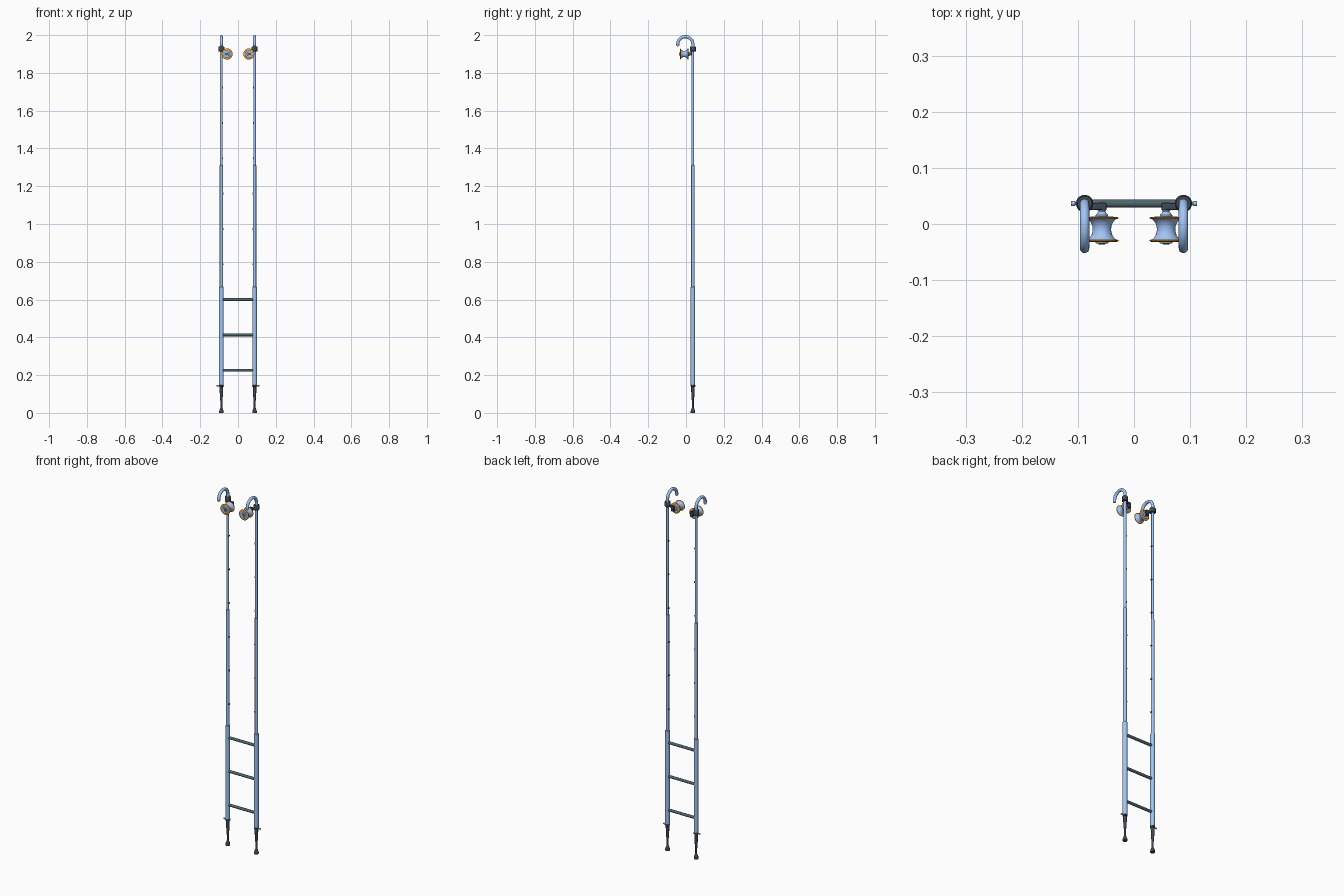
import bpy, bmesh, math
from mathutils import Vector, Matrix

if "Cube" in bpy.data.objects:
    bpy.data.objects.remove(bpy.data.objects["Cube"])


def mat(name, c):
    m = bpy.data.materials.new(name)
    m.diffuse_color = (*c, 1)
    m.use_nodes = True
    m.node_tree.nodes["Principled BSDF"].inputs["Base Color"].default_value = m.diffuse_color
    return m


BLUE = mat("blue_metal", (0.36, 0.56, 0.93))
DARK = mat("dark_plastic", (0.05, 0.065, 0.085))
SLATE = mat("slate_rung", (0.08, 0.13, 0.16))
ORANGE = mat("orange_rim", (0.90, 0.33, 0.02))

RX, RY = 0.088, 0.0365         # rail centre
STEP = [0.226 + 0.187 * i for i in range(9)]


def finish(name, bm, m, angle=35):
    bmesh.ops.recalc_face_normals(bm, faces=bm.faces)
    me = bpy.data.meshes.new(name)
    bm.to_mesh(me)
    bm.free()
    ob = bpy.data.objects.new(name, me)
    bpy.context.collection.objects.link(ob)
    me.materials.append(m)
    bpy.ops.object.select_all(action='DESELECT')
    ob.select_set(True)
    bpy.context.view_layer.objects.active = ob
    bpy.ops.object.shade_smooth_by_angle(angle=math.radians(angle))
    return ob


def skin(bm, rings):
    """Bridge rings of vertices into a capped tube."""
    n = len(rings[0])
    for a, b in zip(rings, rings[1:]):
        for i in range(n):
            j = (i + 1) % n
            bm.faces.new((a[i], a[j], b[j], b[i]))
    bm.faces.new(rings[0])
    bm.faces.new(rings[-1])


def lathe(name, profile, origin, axis, m, seg=32):
    """Closed solid of revolution: profile is (radius, distance along axis)."""
    bm = bmesh.new()
    rot = Vector((0, 0, 1)).rotation_difference(Vector(axis)).to_matrix().to_4x4()
    M = Matrix.Translation(origin) @ rot
    angles = [2 * math.pi * i / seg for i in range(seg)]
    skin(bm, [[bm.verts.new(M @ Vector((r * math.cos(a), r * math.sin(a), h))) for a in angles]
              for r, h in profile])
    return finish(name, bm, m)


def rod(name, p, q, r, m, seg=24):
    p, q = Vector(p), Vector(q)
    L = (q - p).length
    c = min(r * 0.15, L * 0.2)
    return lathe(name, [(r - c, 0), (r, c), (r, L - c), (r - c, L)], p, (q - p).normalized(), m, seg)


def box(name, centre, size, m):
    bm = bmesh.new()
    bmesh.ops.create_cube(bm, size=1, matrix=Matrix.Translation(centre) @ Matrix.Diagonal((*size, 1)))
    bmesh.ops.bevel(bm, geom=bm.edges[:], offset=0.0015, segments=2, affect='EDGES', profile=0.5)
    return finish(name, bm, m)


def hook(name, x):
    """Round tube bent through a half circle towards the front, with a rounded tip."""
    bm = bmesh.new()
    R, r, seg, n = 0.040, 0.0083, 20, 28
    cy, cz = RY - R, 2.0 - R - r
    stations = [(RY, 1.92, 0.0, r)]
    for i in range(n + 1):
        a = math.pi * 1.03 * i / n
        stations.append((cy + R * math.cos(a), cz + R * math.sin(a), a, r))
    y, z, a, _ = stations[-1]
    for d, k in ((0.5, 0.87), (0.85, 0.5)):
        stations.append((y - math.sin(a) * r * d, z + math.cos(a) * r * d, a, r * k))
    rings = []
    for y, z, t, rad in stations:
        ring = []
        for i in range(seg):
            b = 2 * math.pi * i / seg
            o = rad * math.cos(b)
            ring.append(bm.verts.new((x + rad * math.sin(b), y + o * math.cos(t), z + o * math.sin(t))))
        rings.append(ring)
    skin(bm, rings)
    finish(name, bm, BLUE)


for s, side in ((-1, "left"), (1, "right")):
    x = s * RX
    # telescoping rail
    rod("lower_rail_" + side, (x, RY, 0.142), (x, RY, 0.668), 0.0118, BLUE, 32)
    rod("middle_rail_" + side, (x, RY, 0.66), (x, RY, 1.312), 0.0088, BLUE, 32)
    rod("upper_rail_" + side, (x, RY, 1.30), (x, RY, 1.925), 0.0068, BLUE, 32)
    # adjustable foot leg and rubber pad
    lathe("foot_leg_" + side, [(0.005, 0.015), (0.0055, 0.06), (0.0085, 0.10), (0.0095, 0.146)],
          (x, RY, 0), (0, 0, 1), DARK)
    lathe("foot_pad_" + side, [(0.0115, 0), (0.012, 0.003), (0.011, 0.013), (0.007, 0.023), (0.005, 0.028)],
          (x, RY, 0), (0, 0, 1), DARK)
    rod("foot_collar_" + side, (x, RY, 0.138), (x, RY, 0.148), 0.0128, DARK)
    # locking pin through the foot collar
    rod("foot_pin_" + side, (x - s * 0.014, RY, 0.143), (x + s * 0.02, RY, 0.143), 0.003, BLUE, 16)
    rod("foot_pin_head_" + side, (x + s * 0.0165, RY, 0.143), (x + s * 0.0245, RY, 0.143), 0.0042, BLUE, 16)
    # empty rung sockets on the inner face of the upper rails
    for i, z in enumerate(STEP[3:]):
        r = 0.0088 if z < 1.31 else 0.0068
        rod(f"rung_socket_{side}_{i}", (x - s * (r - 0.003), RY, z), (x - s * (r + 0.003), RY, z), 0.005, DARK, 16)
    # top hook and clamp
    hook("hook_" + side, x)
    lathe("clamp_collar_" + side, [(0.013, 1.912), (0.0155, 1.915), (0.0155, 1.936), (0.013, 1.940)],
          (x, RY, 0), (0, 0, 1), DARK)
    # arm from clamp to roller axle
    wx, wz = s * 0.0572, 1.90
    box("clamp_arm_" + side, (s * 0.070, 0.031, 1.915), (0.028, 0.012, 0.010), DARK)
    box("axle_block_" + side, (wx, 0.031, 1.905), (0.016, 0.014, 0.028), DARK)
    lathe("axle_" + side, [(0.006, -0.034), (0.006, -0.022), (0.011, -0.016), (0.011, -0.013)],
          (wx, 0, wz), (0, -1, 0), BLUE)
    # hourglass roller
    N = 14
    waist = []
    for i in range(N + 1):
        t = -1 + 2 * i / N
        waist.append((0.0165 + 0.0115 * (1 - math.sqrt(1 - 0.85 * t * t)) / 0.613, 0.0095 + 0.0200 * t))
    lathe("roller_" + side, waist, (wx, 0, wz), (0, -1, 0), BLUE, 40)
    # orange rim discs with blue face plates
    for nm, yc, d in (("front", -0.0295, -1), ("back", 0.0105, 1)):
        lathe(f"roller_rim_{nm}_{side}",
              [(0.0265, -0.002), (0.0292, -0.001), (0.0292, 0.001), (0.027, 0.0022)],
              (wx, yc, wz), (0, d, 0), ORANGE, 40)
        rod(f"roller_face_{nm}_{side}", (wx, yc, wz), (wx, yc + d * 0.003, wz), 0.0205, BLUE, 40)
    # hub and bolt
    rod("roller_hub_" + side, (wx, -0.030, wz), (wx, -0.0345, wz), 0.0115, BLUE)
    rod("roller_bolt_" + side, (wx, -0.034, wz), (wx, -0.0362, wz), 0.006, SLATE, 6)

# rungs
for i, z in enumerate(STEP[:3]):
    rod(f"rung_{i + 1}", (-RX + 0.006, RY, z), (RX - 0.006, RY, z), 0.0075, SLATE)
